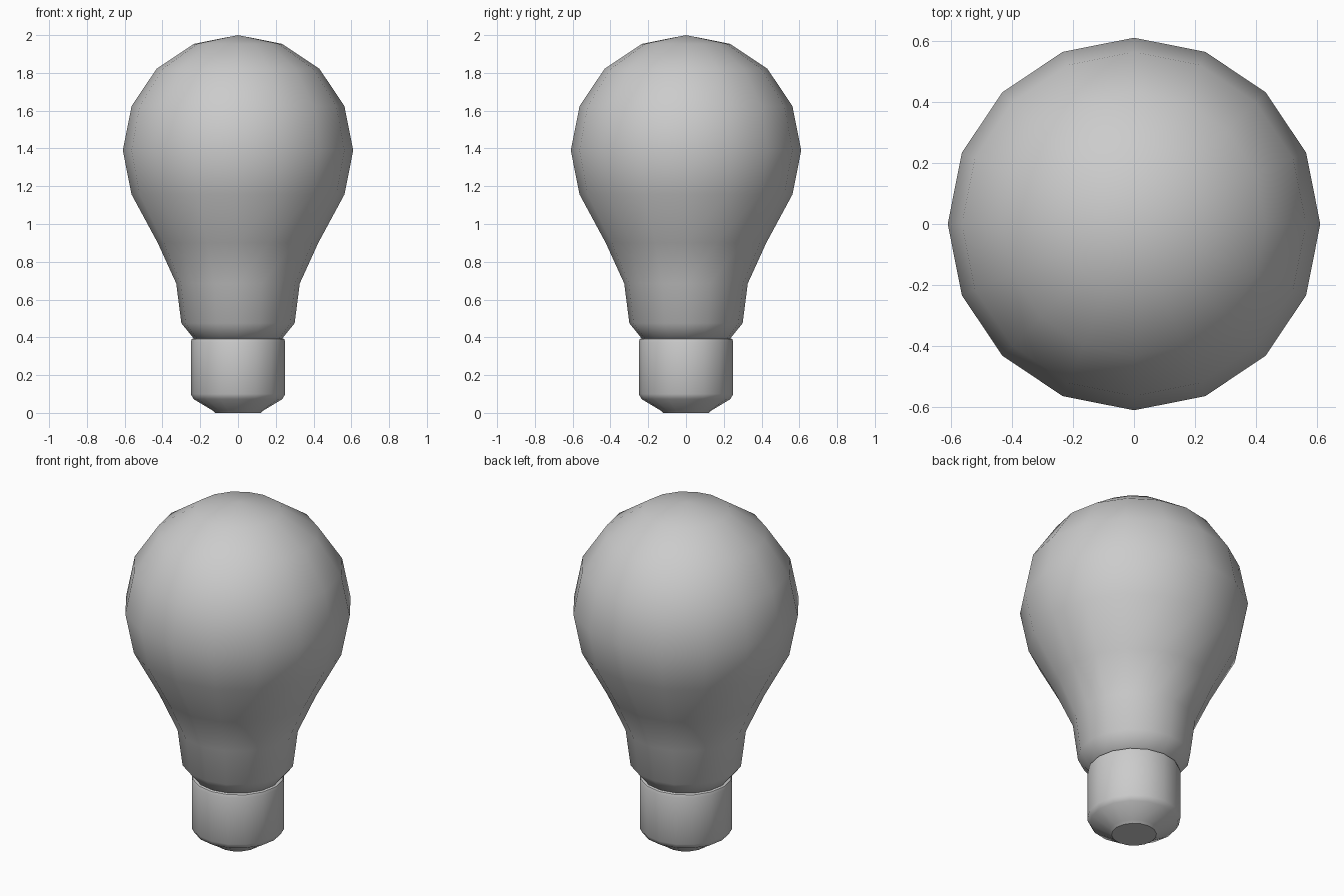
import bpy, bmesh
from math import sin, cos, pi, radians

if "Cube" in bpy.data.objects:
    bpy.data.objects.remove(bpy.data.objects["Cube"])

SIDES = 16


def lathe(name, profile, angle):
    """Spin an (r, z) profile, listed bottom to top, around z; r = 0 makes a pole."""
    bm = bmesh.new()
    rings = []
    for r, z in profile:
        if r == 0:
            rings.append([bm.verts.new((0, 0, z))] * SIDES)
        else:
            rings.append([bm.verts.new((r * cos(2 * pi * i / SIDES), r * sin(2 * pi * i / SIDES), z))
                          for i in range(SIDES)])
    for low, high in zip(rings, rings[1:]):
        for i in range(SIDES):
            j = (i + 1) % SIDES
            corners = dict.fromkeys([low[i], low[j], high[j], high[i]])
            bm.faces.new(list(corners))
    # flat caps on open ends
    if profile[0][0] > 0:
        bm.faces.new(rings[0][::-1])
    if profile[-1][0] > 0:
        bm.faces.new(rings[-1])
    bmesh.ops.recalc_face_normals(bm, faces=bm.faces)
    mesh = bpy.data.meshes.new(name)
    bm.to_mesh(mesh)
    bm.free()
    obj = bpy.data.objects.new(name, mesh)
    bpy.context.collection.objects.link(obj)
    bpy.ops.object.select_all(action='DESELECT')
    obj.select_set(True)
    bpy.context.view_layer.objects.active = obj
    bpy.ops.object.shade_smooth_by_angle(angle=radians(angle))
    return obj


# Glass: tapered neck running into a spherical crown
neck = [(0.215, 0.37), (0.30, 0.475), (0.327, 0.685), (0.425, 0.90)]
crown = [(0.61 * cos(a), 1.39 + 0.61 * sin(a))
         for a in (pi / 8 * k for k in range(-1, 4))]
lathe("glass_bulb", neck + crown + [(0, 2.0)], 60)

# Screw base: bevelled cylinder with a tapered foot
lathe("screw_base", [(0.12, 0.0), (0.135, 0.013), (0.235, 0.073), (0.25, 0.10),
                     (0.25, 0.375), (0.245, 0.39), (0.235, 0.395)], 40)
